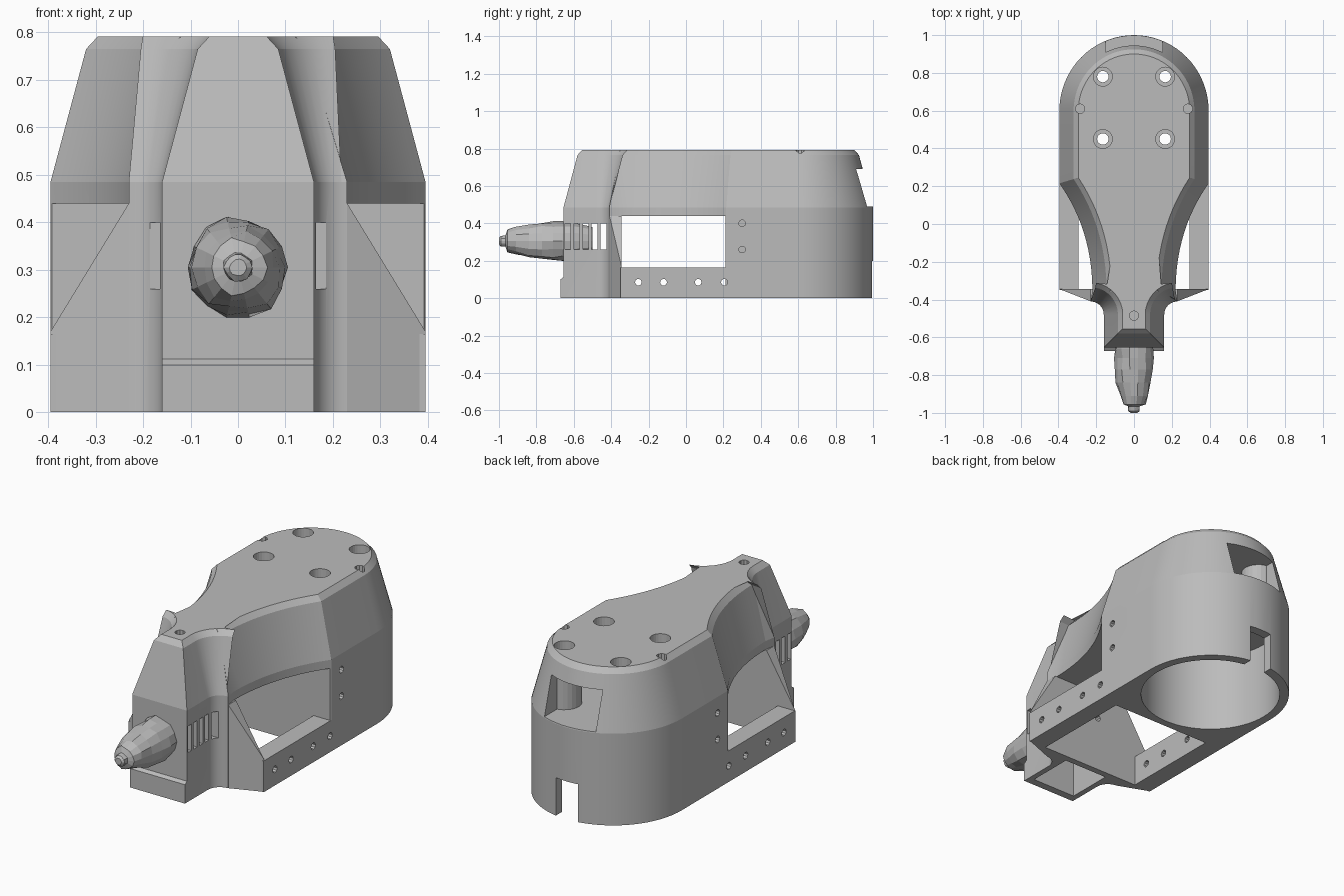
import bpy, bmesh, math, random
from mathutils import Vector, Matrix
from mathutils.geometry import interpolate_bezier

cube = bpy.data.objects.get("Cube")
if cube:
    bpy.data.objects.remove(cube, do_unlink=True)

grey = bpy.data.materials.new("plain_grey")
grey.use_nodes = True
grey.diffuse_color = (0.5, 0.5, 0.5, 1)
grey.node_tree.nodes["Principled BSDF"].inputs["Base Color"].default_value = (0.5, 0.5, 0.5, 1)


def make(name, bm):
    bmesh.ops.recalc_face_normals(bm, faces=bm.faces)
    mesh = bpy.data.meshes.new(name)
    bm.to_mesh(mesh)
    bm.free()
    mesh.materials.append(grey)
    obj = bpy.data.objects.new(name, mesh)
    bpy.context.collection.objects.link(obj)
    return obj


def hull(name, points):
    bm = bmesh.new()
    for p in points:
        bm.verts.new(p)
    bmesh.ops.convex_hull(bm, input=bm.verts)
    return make(name, bm)


def box(name, xs, ys, zs):
    return hull(name, [(x, y, z) for x in xs for y in ys for z in zs])


def rod(name, centre, radius, length, axis="Z", sides=24):
    bm = bmesh.new()
    turn = {"Z": Matrix(), "X": Matrix.Rotation(math.pi / 2, 4, "Y"),
            "Y": Matrix.Rotation(math.pi / 2, 4, "X")}[axis]
    bmesh.ops.create_cone(bm, cap_ends=True, segments=sides, radius1=radius, radius2=radius,
                          depth=length, matrix=Matrix.Translation(centre) @ turn)
    return make(name, bm)


def select_only(obj):
    bpy.ops.object.select_all(action="DESELECT")
    obj.select_set(True)
    bpy.context.view_layer.objects.active = obj


def combine(target, tool, operation="DIFFERENCE"):
    select_only(target)
    mod = target.modifiers.new("combine", "BOOLEAN")
    mod.operation, mod.solver, mod.object = operation, "EXACT", tool
    bpy.ops.object.modifier_apply(modifier=mod.name)
    bpy.data.objects.remove(tool, do_unlink=True)


def loft(name, rings):
    bm = bmesh.new()
    loops = [[bm.verts.new(p) for p in ring] for ring in rings]
    n = len(loops[0])
    for a, b in zip(loops, loops[1:]):
        for i in range(n):
            j = (i + 1) % n
            bm.faces.new((a[i], a[j], b[j], b[i]))
    bm.faces.new(loops[0])
    bm.faces.new(loops[-1])
    return make(name, bm)


def inset(points, distance):
    # move a clockwise outline inwards with mitred corners
    result = []
    for i, p in enumerate(points):
        d1 = (p - points[i - 1]).normalized()
        d2 = (points[(i + 1) % len(points)] - p).normalized()
        n1, n2 = Vector((d1.y, -d1.x)), Vector((d2.y, -d2.x))
        result.append(p + (n1 + n2) * distance / (1 + n1.dot(n2)))
    return result


# Plan outline: round back, straight sides, pinched waist, flared nose
BACK, SIDE, WALL = 0.6, 0.395, -0.345
half = [Vector((SIDE * math.sin(a), BACK + 0.4 * math.cos(a)))
        for a in (math.pi / 2 * i / 18 for i in range(19))]
half += [p.to_2d() for p in interpolate_bezier(
    Vector((SIDE, 0.215, 0)), Vector((0.30, 0.08, 0)), Vector((0.222, -0.1, 0)),
    Vector((0.22, -0.35, 0)), 14)]
half += [Vector((0.23 - 0.07 * math.sin(a), -0.48 + 0.07 * math.cos(a)))
         for a in (math.pi / 2 * i / 9 for i in range(10))]
half.append(Vector((0.16, -0.655)))
outline = half + [Vector((-p.x, p.y)) for p in reversed(half[1:])]

# Housing: upright walls, sloped shoulder, chamfered top
levels = [(0, 0), (0.485, 0), (0.765, 0.075), (0.792, 0.1)]
housing = loft("housing", [[(p.x, p.y, z) for p in inset(outline, d)] for z, d in levels])

# Open waist below the upper body, hollow nose
combine(housing, box("waist_cut", (-0.6, 0.6), (WALL, 0.21), (-0.1, 0.44)))
combine(housing, box("nose_cut", (-0.13, 0.13), (-0.63, -0.38), (-0.1, 0.47)))

# Side rails and front gussets
for s in (-1, 1):
    combine(housing, box("rail", (s * 0.295, s * SIDE), (WALL - 0.005, 0.22), (0, 0.165)), "UNION")
    combine(housing, hull("gusset", [
        (s * SIDE, WALL, 0), (s * SIDE, WALL, 0.17), (s * 0.2, WALL, 0), (s * 0.2, WALL, 0.44),
        (s * 0.23, WALL, 0.44), (s * 0.23, -0.409, 0), (s * 0.23, -0.409, 0.44),
        (s * 0.2, -0.409, 0), (s * 0.2, -0.409, 0.44)]), "UNION")

# Lower bore, upper chamber with its rear window, cable slot
combine(housing, rod("bore_cut", (0, BACK, 0.16), 0.35, 0.52, sides=64))
combine(housing, rod("chamber_cut", (0, BACK, 0.59), 0.27, 0.2, sides=48))
combine(housing, box("window_cut", (-0.15, 0.15), (0.8, 1.1), (0.49, 0.69)))
combine(housing, box("cable_slot_cut", (-0.065, 0.065), (0.85, 1.1), (-0.1, 0.2)))

# Screw posts with counterbored holes
for x in (-0.165, 0.165):
    for y in (0.45, 0.78):
        combine(housing, rod("post", (x, y, 0.59), 0.085, 0.22), "UNION")
        combine(housing, rod("counterbore", (x, y, 0.7), 0.05, 0.3))
        combine(housing, rod("screw_hole", (x, y, 0.5), 0.03, 0.3))

# Small pin holes in the top, sides, rails and inner wall
for x, y in ((-0.285, 0.61), (0.285, 0.61), (0, -0.485)):
    combine(housing, rod("top_pin_hole", (x, y, 0.78), 0.025, 0.1, sides=10))
for s in (-1, 1):
    for y, z in ((0.3, 0.26), (0.3, 0.4), (-0.255, 0.085), (-0.12, 0.085), (0.065, 0.085), (0.205, 0.085)):
        combine(housing, rod("side_pin_hole", (s * 0.37, y, z), 0.018, 0.2, "X", 10))
    for z in (0.3, 0.37):
        combine(housing, rod("wall_pin_hole", (s * 0.05, -0.36, z), 0.018, 0.08, "Y", 10))

# Cooling vents through both nose sides
for i in range(5):
    y = -0.633 + 0.048 * i
    combine(housing, box("vent_cut", (-0.3, 0.3), (y - 0.015, y + 0.015), (0.26, 0.4)))

select_only(housing)
bpy.ops.object.shade_smooth_by_angle(angle=math.radians(12))

# Lip under the nose
hull("nose_lip", [(x, y, z) for x in (-0.16, 0.16)
                  for y, z in ((-0.672, 0), (-0.672, 0.1), (-0.655, 0.112), (-0.65, 0))])

# Rough faceted chuck
random.seed(4)
profile = [(-0.5, 0.085), (-0.6, 0.1), (-0.66, 0.106), (-0.71, 0.108), (-0.77, 0.105),
           (-0.84, 0.095), (-0.91, 0.078), (-0.955, 0.062), (-0.965, 0.032), (-0.99, 0.03), (-1.0, 0.018)]
rings = []
for y, r in profile:
    ring = []
    for k in range(14):
        a = math.tau * k / 14
        rr = r * random.uniform(0.88, 1.04)
        ring.append((rr * math.cos(a), y, 0.305 + rr * math.sin(a)))
    rings.append(ring)
loft("chuck", rings)
